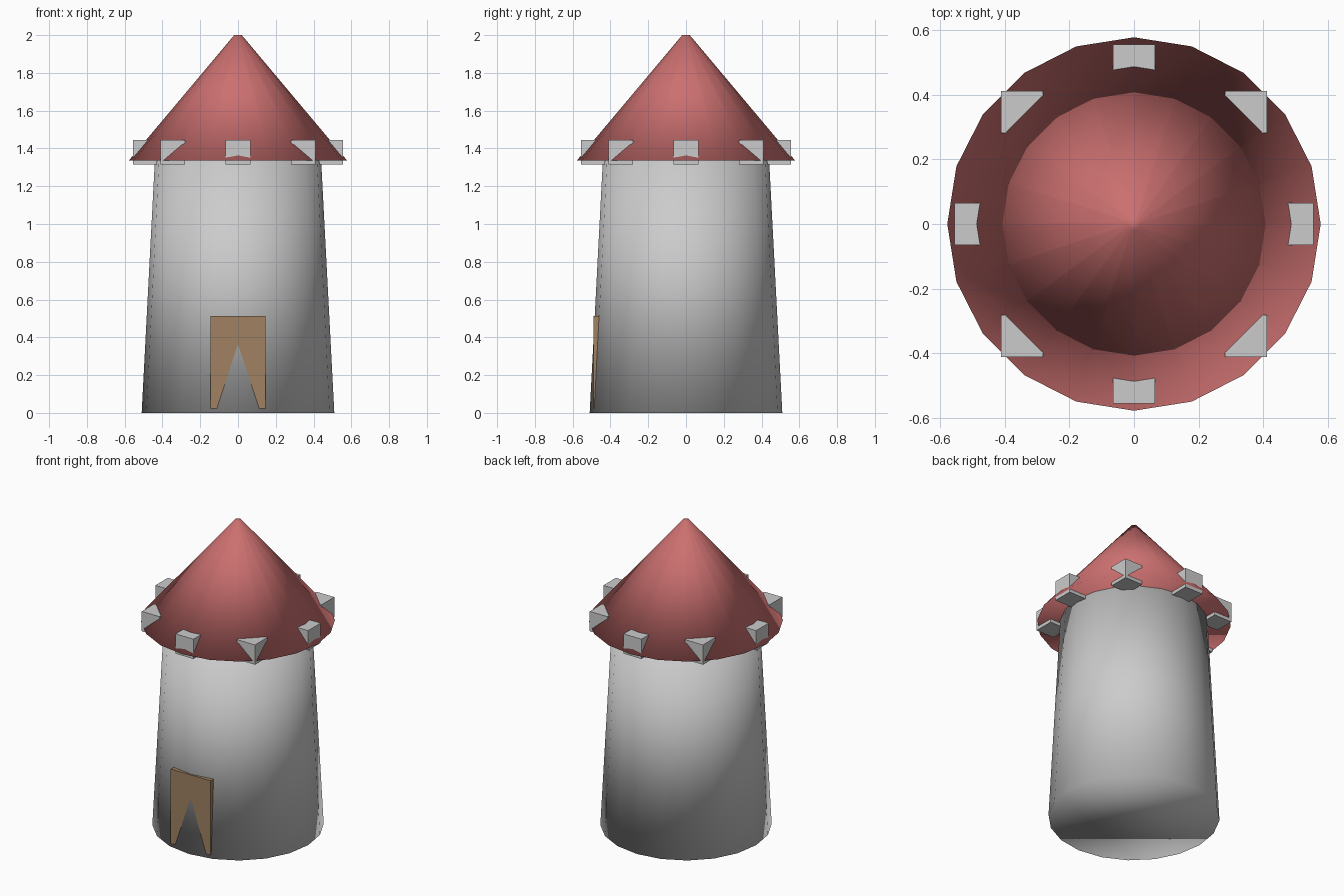
import bpy
import math

if "Cube" in bpy.data.objects:
    bpy.data.objects.remove(bpy.data.objects["Cube"])


def paint(obj, name, rgb):
    mat = bpy.data.materials.new(name)
    mat.diffuse_color = (*rgb, 1)
    mat.use_nodes = True
    mat.node_tree.nodes["Principled BSDF"].inputs["Base Color"].default_value = mat.diffuse_color
    obj.data.materials.append(mat)


def frustum(name, r_bottom, r_top, z0, z1):
    # 20-sided tapered solid, smooth shaded all over
    bpy.ops.mesh.primitive_cone_add(vertices=20, radius1=r_bottom, radius2=r_top,
                                    depth=z1 - z0, location=(0, 0, (z0 + z1) / 2))
    obj = bpy.context.object
    obj.name = name
    bpy.ops.object.shade_smooth()
    return obj


def box(name, centre, size):
    bpy.ops.mesh.primitive_cube_add(size=1, location=centre)
    obj = bpy.context.object
    obj.name = name
    obj.scale = size
    bpy.ops.object.transform_apply(location=False, rotation=False, scale=True)
    return obj


# Tapered tower wall
frustum("tower", 0.51, 0.44, 0, 1.34)

# Conical roof with a tiny flat tip
roof = frustum("roof", 0.577, 0.02, 1.337, 2.0)
paint(roof, "roof_red", (0.6, 0.16, 0.16))

# Ring of eight axis-aligned blocks around the eaves
for i in range(8):
    a = i * math.pi / 4
    box(f"battlement_{i + 1}", (0.49 * math.cos(a), 0.49 * math.sin(a), 1.38),
        (0.13, 0.13, 0.13))

# Door slab, partly sunk into the wall
door = box("door", (0, -0.466, 0.268), (0.29, 0.05, 0.488))
paint(door, "door_brown", (0.35, 0.22, 0.12))
